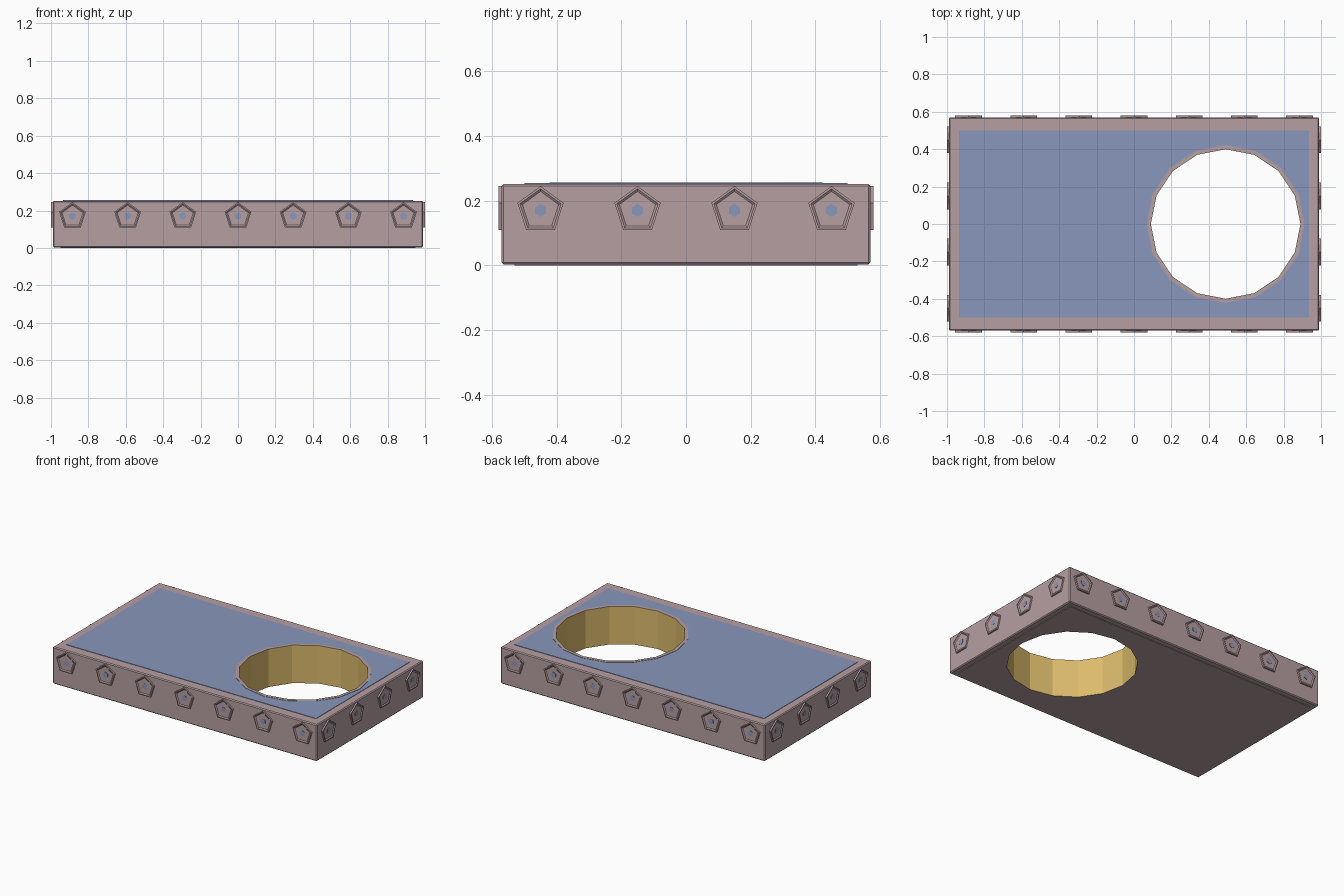
import bpy, bmesh, math
from mathutils import Matrix, Vector

if "Cube" in bpy.data.objects:
    bpy.data.objects.remove(bpy.data.objects["Cube"])


def material(name, rgb):
    m = bpy.data.materials.new(name)
    m.diffuse_color = (*rgb, 1)
    m.use_nodes = True
    m.node_tree.nodes["Principled BSDF"].inputs["Base Color"].default_value = m.diffuse_color
    return m


PINK = material("dusty pink", (0.47, 0.345, 0.362))
BLUE = material("slate blue", (0.25, 0.31, 0.50))
GOLD = material("warm gold", (0.72, 0.50, 0.15))

HOLE_X, HOLE_R = 0.49, 0.40
STUD_Z = 0.17


def finish(bm, name, mats, matrix=None):
    bmesh.ops.recalc_face_normals(bm, faces=bm.faces[:])
    me = bpy.data.meshes.new(name)
    bm.to_mesh(me)
    bm.free()
    for m in mats:
        me.materials.append(m)
    ob = bpy.data.objects.new(name, me)
    bpy.context.collection.objects.link(ob)
    if matrix:
        ob.matrix_world = matrix
    return ob


def circle(r, n=16, cx=HOLE_X, start=0.0):
    return [(cx + r * math.cos(start + 2 * math.pi * i / n),
             r * math.sin(start + 2 * math.pi * i / n)) for i in range(n)]


def rect(x, y):
    return [(-x, -y), (x, -y), (x, y), (-x, y)]


def plate(name, outer, inner, z0, z1, colour, bevel=0.0):
    """Extruded outline with a hole; the bore wall is gold."""
    bm = bmesh.new()
    edges = []
    for loop in (outer, inner):
        vs = [bm.verts.new((x, y, z0)) for x, y in loop]
        edges += [bm.edges.new((vs[i - 1], vs[i])) for i in range(len(vs))]
    bmesh.ops.triangle_fill(bm, use_beauty=True, use_dissolve=False,
                            edges=edges, normal=(0, 0, 1))
    ext = bmesh.ops.extrude_face_region(bm, geom=bm.faces[:])
    top = [g for g in ext["geom"] if isinstance(g, bmesh.types.BMVert)]
    bmesh.ops.translate(bm, verts=top, vec=(0, 0, z1 - z0))
    bmesh.ops.recalc_face_normals(bm, faces=bm.faces[:])
    if bevel:
        w = max(x for x, y in outer)
        d = max(y for x, y in outer)
        rim = [e for e in bm.edges if e.calc_face_angle(0) > 0.5 and
               all(abs(v.co.x) > w - 1e-4 or abs(v.co.y) > d - 1e-4 for v in e.verts)]
        bmesh.ops.bevel(bm, geom=rim, offset=bevel, segments=1,
                        affect='EDGES', profile=0.5)
    for f in bm.faces:
        if all((v.co.xy - Vector((HOLE_X, 0))).length < HOLE_R + 0.003 for v in f.verts):
            f.material_index = 1
    return finish(bm, name, [colour, GOLD])


# slab, top inlay, ring round the hole, underside panel
plate("slab", rect(0.99, 0.57), circle(HOLE_R), 0.003, 0.252, PINK, 0.006)
plate("top_inlay", rect(0.935, 0.50), circle(0.42), 0.250, 0.255, BLUE)
plate("hole_ring", circle(0.422), circle(HOLE_R), 0.250, 0.257, PINK)
plate("underside_panel", rect(0.95, 0.53), circle(HOLE_R), 0.0, 0.005, PINK)


def prism(r, n, z0, z1):
    bm = bmesh.new()
    f = bm.faces.new([bm.verts.new((x, y, z0))
                      for x, y in circle(r, n, 0, math.pi / 2)])
    ext = bmesh.ops.extrude_face_region(bm, geom=[f])
    top = [g for g in ext["geom"] if isinstance(g, bmesh.types.BMVert)]
    cap = [g for g in ext["geom"] if isinstance(g, bmesh.types.BMFace)]
    bmesh.ops.translate(bm, verts=top, vec=(0, 0, z1 - z0))
    bmesh.ops.recalc_face_normals(bm, faces=bm.faces[:])
    return bm, cap


def stud(pos, out):
    """Dished pentagon boss with a blue centre, facing along out."""
    up = Vector((0, 0, 1))
    right = up.cross(out)
    m = Matrix.Translation(pos) @ Matrix((right, up, out)).transposed().to_4x4()
    bm, cap = prism(0.075, 5, -0.002, 0.010)
    bmesh.ops.inset_region(bm, faces=cap, thickness=0.008)
    bmesh.ops.inset_region(bm, faces=cap, thickness=0.008, depth=-0.005)
    finish(bm, "stud", [PINK], m)
    bm, cap = prism(0.02, 6, 0.003, 0.007)
    finish(bm, "stud_centre", [BLUE], m)


# studs on all four sides
for s in (-1, 1):
    for i in range(7):
        stud(Vector((-0.885 + 0.295 * i, s * 0.57, STUD_Z)), Vector((0, s, 0)))
    for i in range(4):
        stud(Vector((s * 0.99, -0.45 + 0.30 * i, STUD_Z)), Vector((s, 0, 0)))
